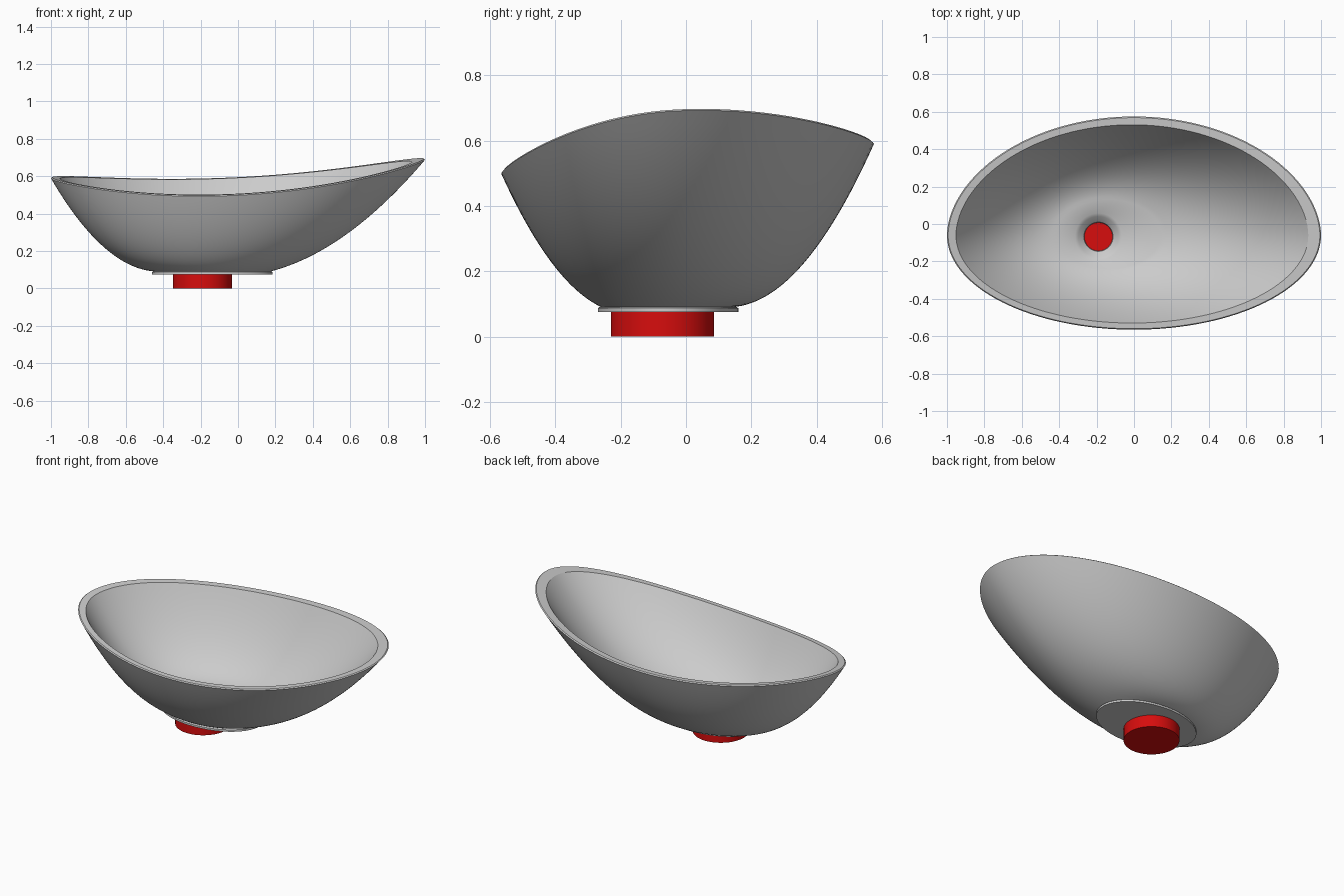
import bpy, bmesh
from math import sin, cos, pi, radians
from mathutils import Vector

old = bpy.data.objects.get("Cube")
if old:
    bpy.data.objects.remove(old, do_unlink=True)

SEGMENTS = 128
ANGLES = [2 * pi * i / SEGMENTS for i in range(SEGMENTS)]


def material(name, colour):
    mat = bpy.data.materials.new(name)
    mat.use_nodes = True
    mat.diffuse_color = colour
    mat.node_tree.nodes["Principled BSDF"].inputs["Base Color"].default_value = colour
    return mat


def finish(name, bm, mat, angle):
    bmesh.ops.recalc_face_normals(bm, faces=bm.faces)
    mesh = bpy.data.meshes.new(name)
    bm.to_mesh(mesh)
    bm.free()
    mesh.materials.append(mat)
    obj = bpy.data.objects.new(name, mesh)
    bpy.context.collection.objects.link(obj)
    bpy.ops.object.select_all(action="DESELECT")
    obj.select_set(True)
    bpy.context.view_layer.objects.active = obj
    bpy.ops.object.shade_smooth_by_angle(angle=radians(angle))
    return obj


def ellipse(cx, cy, rx, ry, z):
    return [Vector((cx + rx * cos(t), cy + ry * sin(t), z)) for t in ANGLES]


def rim(sx, sy, dx=0.0, drop=0.0):
    """Sweeping oval rim, raised at both ends and tilted to the front."""
    ring = []
    for t in ANGLES:
        s = sin(t)
        y = -0.06 + sy * (0.635 * s ** 1.08 if s > 0 else 0.505 * s)
        x = dx + sx * cos(t)
        ring.append(Vector((x, y, 0.543 + 0.1 * (x + 0.25) ** 2 + 0.08 * y - drop)))
    return ring


def wall(low, high, steps):
    """Curved bowl wall from a low ring to a high ring, fuller at left and back."""
    rings = []
    for j in range(steps + 1):
        s = j / steps
        ring = []
        for t, a, b in zip(ANGLES, low, high):
            bulge = 0.77 - 0.135 * cos(t) + 0.13 * sin(t)
            p = a.lerp(b, s)
            p.z = a.z + (b.z - a.z) * (s - bulge * s * (1 - s))
            ring.append(p)
        rings.append(ring)
    return rings


grey = material("light grey ceramic", (0.6, 0.6, 0.6, 1))
red = material("red", (0.68, 0.004, 0.004, 1))

# Basin: closed shell of rings, foot -> outside -> rim -> inside -> drain hole
DRAIN = (-0.19, -0.068)
FOOT = (-0.137, -0.055)
rings = [ellipse(*FOOT, 0.322, 0.215, 0.075), ellipse(*FOOT, 0.322, 0.215, 0.087),
         ellipse(*FOOT, 0.316, 0.209, 0.091)]
rings += wall(ellipse(*FOOT, 0.312, 0.206, 0.091), rim(1, 1, drop=0.006), 24)
rings.append(rim(0.994, 0.99))
inside = wall(ellipse(*FOOT, 0.28, 0.185, 0.14), rim(0.942, 0.93, -0.01), 24)
rings += inside[::-1]
rings += [ellipse(*DRAIN, 0.125, 0.125, 0.128), ellipse(*DRAIN, 0.108, 0.108, 0.118),
          ellipse(*DRAIN, 0.078, 0.078, 0.09), ellipse(*DRAIN, 0.075, 0.075, 0.075)]

bm = bmesh.new()
loops = [[bm.verts.new(p) for p in ring] for ring in rings]
for a, b in zip(loops, loops[1:] + loops[:1]):
    for i in range(SEGMENTS):
        k = (i + 1) % SEGMENTS
        bm.faces.new((a[i], a[k], b[k], b[i]))
finish("basin", bm, grey, 30)

# Drain collar under the basin, showing through the hole
bm = bmesh.new()
bmesh.ops.create_cone(bm, cap_ends=True, segments=48, radius1=0.158, radius2=0.158, depth=0.076)
bmesh.ops.translate(bm, verts=bm.verts, vec=(DRAIN[0], DRAIN[1] - 0.004, 0.038))
finish("drain_collar", bm, red, 30)
